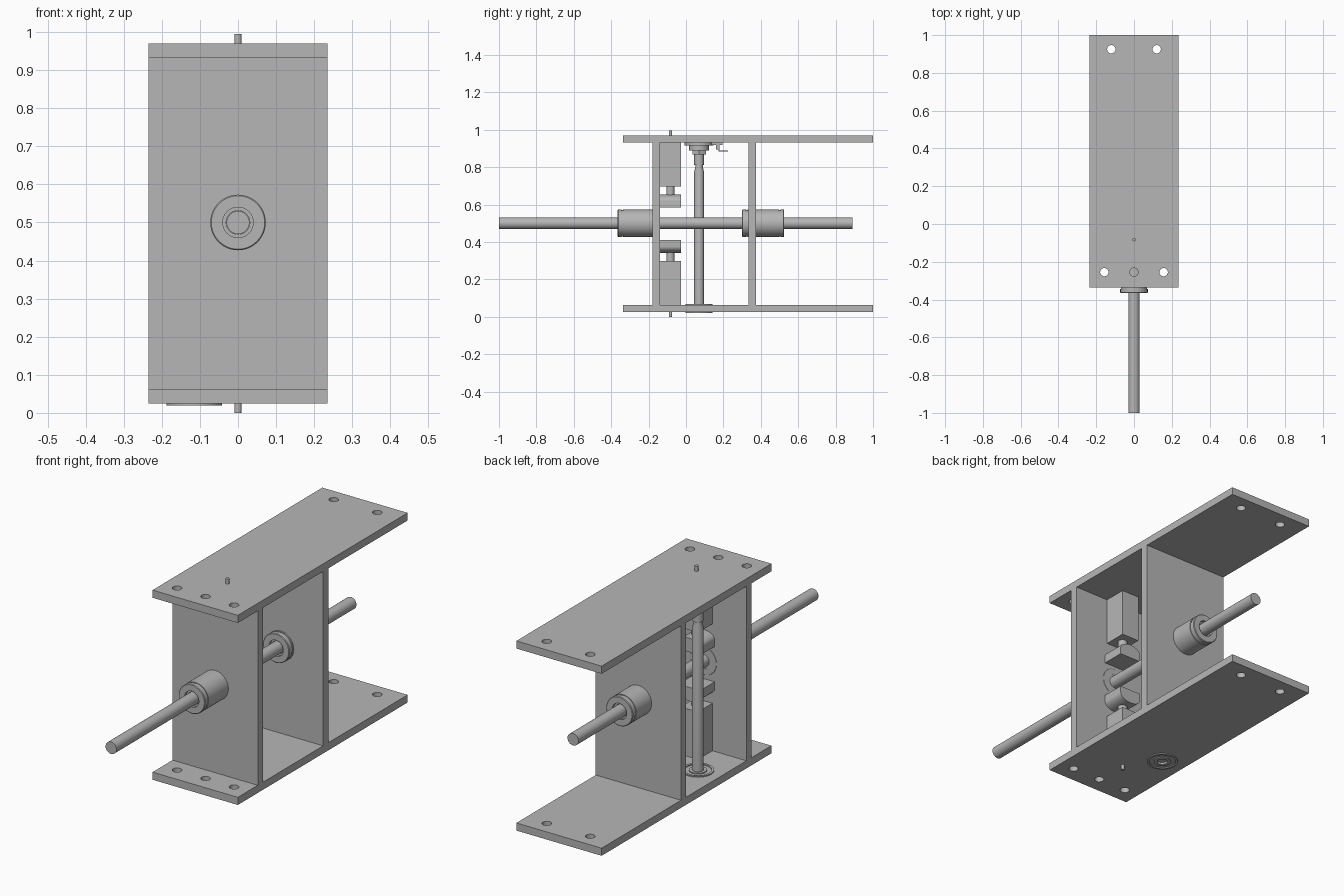
import bpy, bmesh, math
from mathutils import Matrix, Vector

cube = bpy.data.objects.get("Cube")
if cube:
    bpy.data.objects.remove(cube, do_unlink=True)

steel = bpy.data.materials.new("grey_metal")
steel.use_nodes = True
colour = (0.47, 0.47, 0.47, 1)
steel.diffuse_color = colour
steel.node_tree.nodes["Principled BSDF"].inputs["Base Color"].default_value = colour


def finish(name, bm, smooth=False):
    bmesh.ops.recalc_face_normals(bm, faces=bm.faces)
    mesh = bpy.data.meshes.new(name)
    bm.to_mesh(mesh)
    bm.free()
    mesh.materials.append(steel)
    ob = bpy.data.objects.new(name, mesh)
    bpy.context.collection.objects.link(ob)
    bpy.ops.object.select_all(action='DESELECT')
    ob.select_set(True)
    bpy.context.view_layer.objects.active = ob
    if smooth:
        bpy.ops.object.shade_smooth_by_angle(angle=math.radians(30))
    return ob


def box(name, x, y, z):
    bm = bmesh.new()
    bmesh.ops.create_cube(bm, size=1)
    for v in bm.verts:
        v.co = [lo + (c + 0.5) * (hi - lo) for c, (lo, hi) in zip(v.co, (x, y, z))]
    return finish(name, bm)


def lathe(name, profile, at, axis='Z', sides=48, closed=False):
    """Spin (radius, height) pairs about Z or Y; closed profiles make rings."""
    bm = bmesh.new()
    rings = []
    for r, h in profile:
        ring = []
        for i in range(sides):
            a = math.tau * i / sides
            u, v = r * math.cos(a), r * math.sin(a)
            co = Vector((u, v, h)) if axis == 'Z' else Vector((u, h, v))
            ring.append(bm.verts.new(co + Vector(at)))
        rings.append(ring)
    pairs = list(zip(rings, rings[1:]))
    if closed:
        pairs.append((rings[-1], rings[0]))
    else:
        bm.faces.new(rings[0])
        bm.faces.new(rings[-1])
    for a, b in pairs:
        for i in range(sides):
            j = (i + 1) % sides
            bm.faces.new((a[i], a[j], b[j], b[i]))
    return finish(name, bm, sides > 8)


def rod(name, r, lo, hi, at, axis='Z', sides=32):
    return lathe(name, [(r, lo), (r, hi)], at, axis, sides)


def drill(ob, holes, lo, hi):
    for x, y, r in holes:
        cutter = rod("hole_cutter", r, lo, hi, (x, y, 0))
        cutter.hide_render = True
        mod = ob.modifiers.new("hole", 'BOOLEAN')
        mod.operation, mod.solver, mod.object = 'DIFFERENCE', 'EXACT', cutter
        bpy.context.view_layer.objects.active = ob
        bpy.ops.object.modifier_apply(modifier=mod.name)
        bpy.data.objects.remove(cutter, do_unlink=True)


W = 0.235          # half width of the frame
MID = 0.4975       # height of the mirror plane
SX, SY = -0.115, 0.07   # upright shaft position

# Frame: two long plates joined by two walls
mounts = [(-0.12, 0.925, 0.022), (0.12, 0.925, 0.022)]
mounts += [(x, -0.255, 0.022) for x in (-0.157, 0, 0.157)]
top = box("top_plate", (-W, W), (-0.337, 1), (0.932, 0.97))
drill(top, mounts, 0.9, 1.0)
bottom = box("bottom_plate", (-W, W), (-0.337, 1), (0.025, 0.063))
drill(bottom, mounts + [(SX, SY, 0.07)], 0.0, 0.1)
for name, y in (("front_wall", -0.18), ("back_wall", 0.335)):
    box(name, (-W, W), (y, y + 0.04), (0.063, 0.932))

# Sliding rod and its two grooved sleeve bearings
rod("sliding_rod", 0.03, -1, 0.89, (0, 0, 0.5), 'Y', 40)
L = 0.113
half = [(0.04, 0.098), (0.04, L), (0.07, L), (0.073, L - 0.003),
        (0.073, 0.092), (0.07, 0.092), (0.07, 0.084), (0.073, 0.084)]
sleeve = [(r, -h) for r, h in half] + half[::-1]
sleeve = [(0.031, -0.098)] + sleeve + [(0.031, 0.098)]
for name, y in (("front_bearing", -0.252), ("back_bearing", 0.412)):
    lathe(name, sleeve, (0, y, 0.5), 'Y', closed=True)

# Facing pair of clamp actuators, mirrored about the rod
PY = -0.083
for side, s in (("upper", 1), ("lower", -1)):
    def zs(a, b):
        return sorted((MID + s * a, MID + s * b))
    box(side + "_actuator", (-0.048, 0.048), (-0.14, -0.026), zs(0.198, 0.435))
    rod(side + "_plunger", 0.022, *zs(0.13, 0.2), (0, PY, 0))
    rod(side + "_pin", 0.009, *zs(0.43, 0.4975), (0, PY, 0), sides=20)

    # Shoe with a flat inner face and an arched outer face
    bm = bmesh.new()
    outline = [(-0.06, 0.088), (0.06, 0.088)]
    for i in range(17):
        a = math.pi * i / 16
        outline.append((0.06 * math.cos(a), 0.122 + 0.035 * math.sin(a)))
    face = bm.faces.new([bm.verts.new((x, -0.14, MID + s * h)) for x, h in outline])
    out = bmesh.ops.extrude_face_region(bm, geom=[face])
    bmesh.ops.translate(bm, vec=(0, 0.114, 0),
                        verts=[v for v in out["geom"] if isinstance(v, bmesh.types.BMVert)])
    finish(side + "_shoe", bm, True)

# Upright shaft with a chamfered, necked top
shaft = [(0.026, 0.03), (0.026, 0.775), (0.02, 0.802), (0.02, 0.812),
         (0.026, 0.812), (0.026, 0.868), (0.018, 0.868), (0.018, 0.932)]
lathe("upright_shaft", shaft, (SX, SY, 0))

# Foot bearing: inner and outer races with a recessed shield
race = [(0.073, 0.02), (0.073, 0.068), (0.062, 0.068), (0.062, 0.063),
        (0.04, 0.063), (0.04, 0.068), (0.024, 0.068), (0.024, 0.02),
        (0.04, 0.02), (0.04, 0.025), (0.062, 0.025), (0.062, 0.02)]
lathe("foot_bearing", race, (SX, SY, 0), closed=True)

# Rotary sensor at the top: hex nut, body, flange and bent terminals
rod("sensor_nut", 0.042, 0.868, 0.892, (SX, SY, 0), sides=6)
rod("sensor_body", 0.053, 0.89, 0.915, (SX, SY, 0))
rod("sensor_flange", 0.078, 0.915, 0.932, (SX, SY, 0))
box("sensor_arm", (SX - 0.04, SX + 0.04), (SY + 0.06, SY + 0.125), (0.918, 0.932))
for i in (-1, 0, 1):
    x = SX + 0.027 * i
    span = (x - 0.005, x + 0.005)
    box("terminal_base", span, (SY + 0.09, SY + 0.108), (0.895, 0.92))
    box("terminal_leg", span, (SY + 0.108, SY + 0.155), (0.884, 0.889))
    box("terminal_bend", span, (SY + 0.104, SY + 0.11), (0.884, 0.9))
